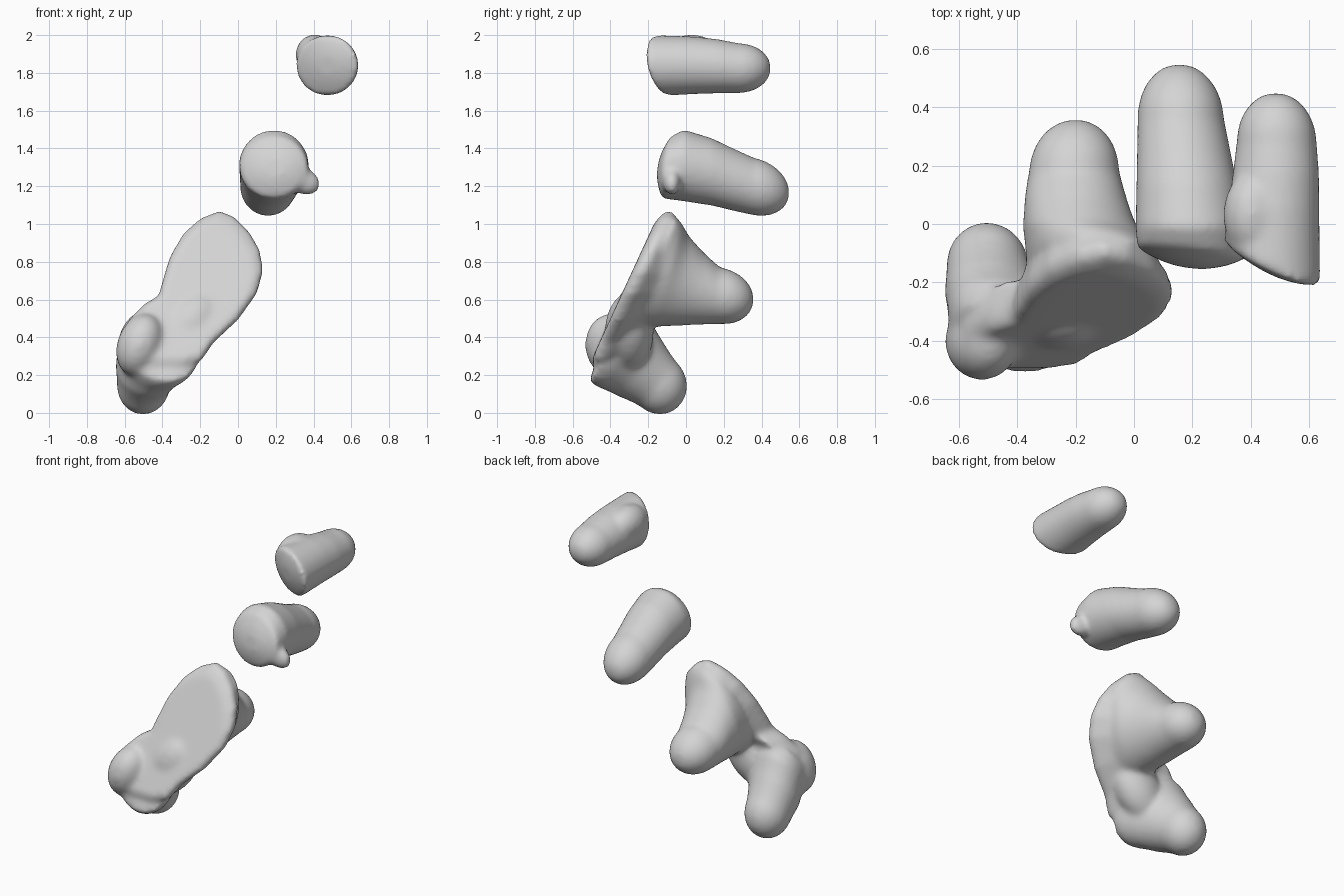
import bpy, bmesh
from math import sin, cos, pi, radians
from mathutils import Vector, Matrix

cube = bpy.data.objects.get("Cube")
if cube:
    bpy.data.objects.remove(cube, do_unlink=True)

grey = bpy.data.materials.new("light grey")
grey.use_nodes = True
grey.diffuse_color = (0.66, 0.66, 0.66, 1)
grey.node_tree.nodes["Principled BSDF"].inputs["Base Color"].default_value = (0.66, 0.66, 0.66, 1)

SIDES = 40


def ring(bm, centre, rx, rz, shear=(0, 0), roll=0, scale=1):
    """Oval loop facing the front, optionally rolled and slanted in depth."""
    verts = []
    for i in range(SIDES):
        a = 2 * pi * i / SIDES
        u, w = rx * scale * cos(a), rz * scale * sin(a)
        x = u * cos(roll) + w * sin(roll)
        z = w * cos(roll) - u * sin(roll)
        verts.append(bm.verts.new(Vector(centre) + Vector((x, shear[0] * x + shear[1] * z, z))))
    return verts


def skin(bm, loops):
    """Join matching loops into a closed tube."""
    for a, b in zip(loops, loops[1:]):
        for i in range(len(a)):
            j = (i + 1) % len(a)
            bm.faces.new((a[i], a[j], b[j], b[i]))
    bm.faces.new(loops[0][::-1])
    bm.faces.new(loops[-1])


def peg(bm, sections, tip, bulge=0.03):
    """Loft from a softly bulged front face to a round back tip."""
    c, *rest = sections[0]
    front = Vector(c)
    loops = [ring(bm, front + Vector((0, -bulge * (1 - s * s), 0)), *rest, scale=s)
             for s in (0.3, 0.6, 0.85, 0.95)]
    loops += [ring(bm, *s) for s in sections]
    c, *rest = sections[-1]
    end, tip = Vector(c), Vector(tip)
    for k in range(1, 8):
        a = k * pi / 16
        loops.append(ring(bm, end.lerp(tip, sin(a)), *rest, scale=cos(a)))
    skin(bm, loops)


def wall(bm, outline, centre, top, slope):
    """Leaning plate with softened rims, cut to a front outline."""
    cx, cz = centre
    loops = []
    for depth, s in ((0, 0.88), (0.025, 1), (0.07, 1), (0.17, 0.8)):
        loop = []
        for x, z in outline:
            px, pz = cx + (x - cx) * s, cz + (z - cz) * s
            loop.append(bm.verts.new((px, top + slope * (pz - 1) + depth, pz)))
        loops.append(loop)
    skin(bm, loops)


def lump(bm, centre, size, turn=0):
    """Ellipsoid that fills in a swelling, turned about the depth axis."""
    m = Matrix.Translation(centre) @ Matrix.Rotation(turn, 4, 'Y') @ Matrix.Diagonal((*size, 1))
    bmesh.ops.create_uvsphere(bm, u_segments=24, v_segments=16, radius=1, matrix=m)


def finish(bm, name, smooth=10):
    """Fuse overlapping volumes into one soft skin."""
    bmesh.ops.recalc_face_normals(bm, faces=bm.faces)
    mesh = bpy.data.meshes.new(name)
    bm.to_mesh(mesh)
    bm.free()
    mesh.materials.append(grey)
    ob = bpy.data.objects.new(name, mesh)
    bpy.context.collection.objects.link(ob)
    bpy.context.view_layer.objects.active = ob
    fuse = ob.modifiers.new("fuse", 'REMESH')
    fuse.mode, fuse.voxel_size, fuse.use_smooth_shade = 'VOXEL', 0.014, True
    soften = ob.modifiers.new("soften", 'SMOOTH')
    soften.factor, soften.iterations = 0.5, smooth
    for mod in ("fuse", "soften"):
        bpy.ops.object.modifier_apply(modifier=mod)


# Top peg, front face slanted back toward the right and underneath
bm = bmesh.new()
peg(bm, [((0.472, -0.13, 1.84), 0.165, 0.16, (-0.45, -0.2)),
         ((0.478, 0.05, 1.84), 0.156, 0.152),
         ((0.485, 0.17, 1.835), 0.148, 0.143),
         ((0.488, 0.28, 1.825), 0.137, 0.132)], (0.485, 0.45, 1.825), 0.04)
lump(bm, (0.405, 0.03, 1.895), (0.1, 0.15, 0.108))
finish(bm, "top_peg")

# Upper middle peg, sloping down to the back, with a small burr at the front
bm = bmesh.new()
peg(bm, [((0.19, -0.1, 1.30), 0.18, 0.165, (-0.12, 0.14)),
         ((0.19, -0.01, 1.31), 0.185, 0.19),
         ((0.18, 0.14, 1.275), 0.172, 0.178),
         ((0.17, 0.25, 1.235), 0.16, 0.165),
         ((0.16, 0.36, 1.198), 0.148, 0.152)], (0.155, 0.548, 1.165), 0.05)
lump(bm, (0.34, -0.075, 1.23), (0.1, 0.05, 0.07), radians(25))
finish(bm, "upper_middle_peg")

# Lower pair of pegs joined by a leaning front wall
bm = bmesh.new()
wall(bm, [(-0.1, 1.07), (-0.02, 1.04), (0.06, 0.96), (0.118, 0.86), (0.135, 0.75), (0.1, 0.63),
          (0, 0.49), (-0.13, 0.37), (-0.19, 0.28), (-0.3, 0.25), (-0.45, 0.25), (-0.59, 0.29),
          (-0.62, 0.38), (-0.58, 0.49), (-0.5, 0.575), (-0.42, 0.62), (-0.4, 0.7),
          (-0.36, 0.83), (-0.29, 0.95), (-0.2, 1.03)], (-0.25, 0.6), -0.17, 0.46)
peg(bm, [((-0.13, -0.19, 0.74), 0.2, 0.31, (0.05, 0.45), radians(22)),
         ((-0.155, -0.1, 0.73), 0.208, 0.28, (0.05, 0.28), radians(16)),
         ((-0.185, -0.01, 0.7), 0.195, 0.24, (0, 0.1), radians(8)),
         ((-0.2, 0.09, 0.66), 0.175, 0.193),
         ((-0.205, 0.18, 0.62), 0.155, 0.15)], (-0.2, 0.36, 0.6), 0.02)
peg(bm, [((-0.41, -0.385, 0.36), 0.225, 0.18, (0, 0.65), radians(32)),
         ((-0.43, -0.33, 0.32), 0.218, 0.172, (0, 0.75), radians(30)),
         ((-0.475, -0.245, 0.235), 0.175, 0.142, (0, 0.85), radians(15)),
         ((-0.5, -0.145, 0.15), 0.142, 0.116, (0, 0.85))], (-0.505, -0.03, 0.04), 0.04)
lump(bm, (-0.27, -0.3, 0.43), (0.15, 0.13, 0.23), radians(35))
lump(bm, (-0.52, -0.4, 0.36), (0.12, 0.135, 0.17), radians(20))
finish(bm, "lower_joined_pegs", 20)
